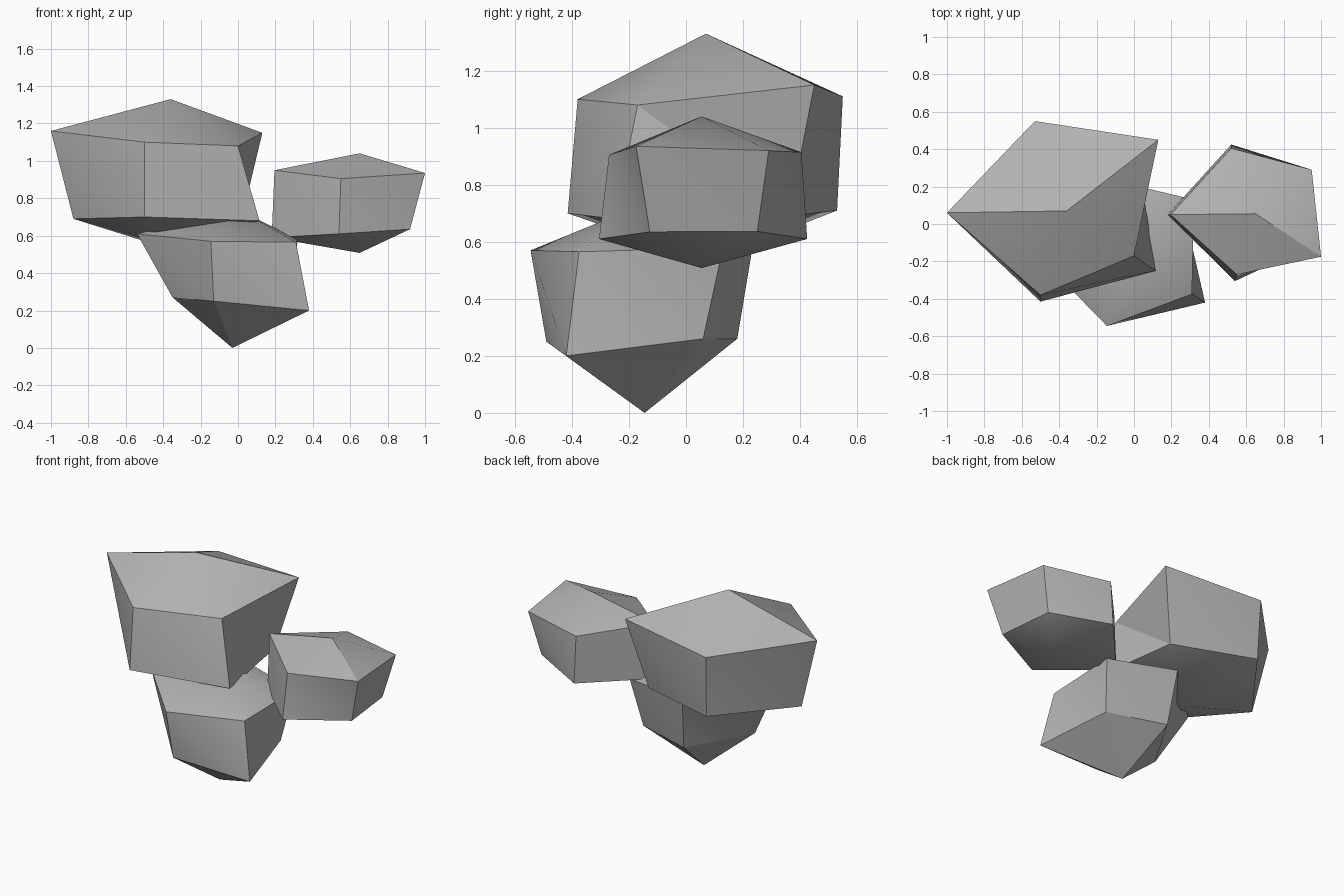
import bpy
import bmesh
import math

default_cube = bpy.data.objects.get("Cube")
if default_cube:
    bpy.data.objects.remove(default_cube, do_unlink=True)


def make_material(name, level):
    material = bpy.data.materials.new(name)
    material.use_nodes = True
    colour = (level, level, level, 1)
    material.diffuse_color = colour
    shader = material.node_tree.nodes["Principled BSDF"]
    shader.inputs["Base Color"].default_value = colour
    return material


def build_rock(name, crown, upper_ring, lower_ring, foot, material):
    """Skin a five-sided rock: crown fan, split side panels, foot fan."""
    mesh = bmesh.new()
    top = mesh.verts.new(crown)
    bottom = mesh.verts.new(foot)
    upper = [mesh.verts.new(point) for point in upper_ring]
    lower = [mesh.verts.new(point) for point in lower_ring]
    count = len(upper)
    for i in range(count):
        j = (i + 1) % count
        mesh.faces.new((top, upper[i], upper[j]))
        mesh.faces.new((upper[i], lower[j], upper[j]))
        mesh.faces.new((upper[i], lower[i], lower[j]))
        mesh.faces.new((bottom, lower[j], lower[i]))
    bmesh.ops.recalc_face_normals(mesh, faces=mesh.faces[:])

    data = bpy.data.meshes.new(name)
    mesh.to_mesh(data)
    mesh.free()
    data.materials.append(material)
    rock = bpy.data.objects.new(name, data)
    bpy.context.collection.objects.link(rock)

    # Soft shading across shallow bends, crisp ridges elsewhere
    bpy.ops.object.select_all(action="DESELECT")
    rock.select_set(True)
    bpy.context.view_layer.objects.active = rock
    bpy.ops.object.shade_smooth_by_angle(angle=math.radians(30))
    return rock


stone = make_material("grey stone", 0.45)

# Rings run counter-clockwise seen from above, starting at the front corner

# Large rock, upper right
build_rock(
    "large_rock",
    crown=(-.36, .07, 1.33),
    upper_ring=[(-.5, -.38, 1.1), (0, -.17, 1.08), (.13, .45, 1.15),
                (-.53, .55, 1.11), (-1, .06, 1.16)],
    lower_ring=[(-.5, -.415, .7), (.115, -.25, .68), (.02, .36, .69),
                (-.52, .53, .71), (-.88, .05, .69)],
    foot=(-.37, .07, .53),
    material=stone,
)

# Base rock, standing on its point
build_rock(
    "base_rock",
    crown=(0, -.13, .74),
    upper_ring=[(-.145, -.545, .57), (.31, -.375, .565), (.32, .13, .58),
                (-.14, .24, .62), (-.54, -.14, .61)],
    lower_ring=[(-.13, -.49, .25), (.38, -.42, .2), (.27, .06, .26),
                (-.11, .18, .26), (-.35, -.22, .27)],
    foot=(-.03, -.145, 0),
    material=stone,
)

# Small rock, on the left
build_rock(
    "small_rock",
    crown=(.65, .055, 1.04),
    upper_ring=[(.55, -.27, .905), (1, -.175, .935), (.95, .29, .92),
                (.52, .405, .914), (.195, .05, .95)],
    lower_ring=[(.54, -.305, .61), (.92, -.127, .635), (.88, .25, .637),
                (.52, .425, .61), (.18, .05, .59)],
    foot=(.65, .055, .508),
    material=stone,
)
